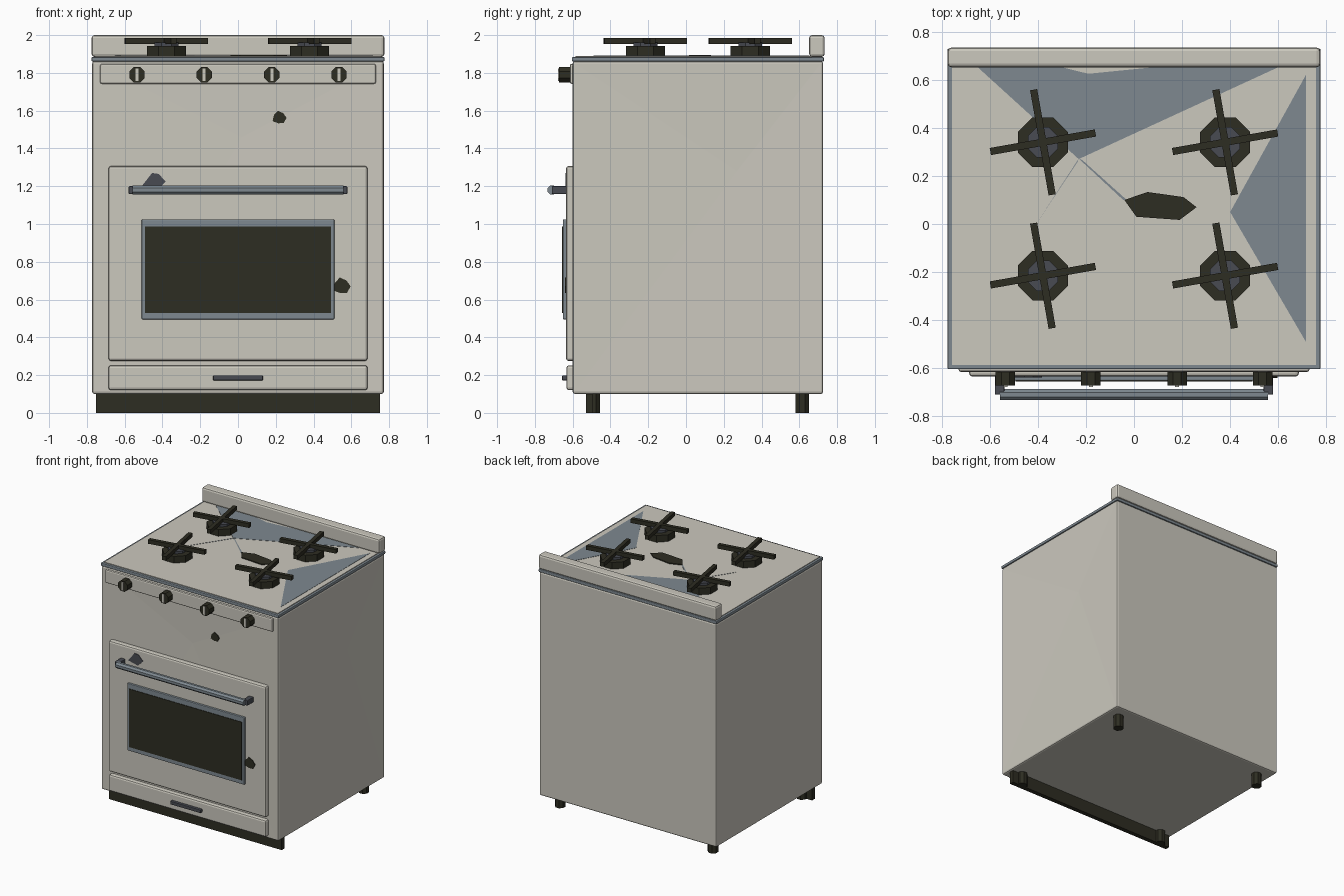
import bpy, bmesh, math
from mathutils import Vector, Matrix

if "Cube" in bpy.data.objects:
    bpy.data.objects.remove(bpy.data.objects["Cube"])


def material(name, rgb):
    m = bpy.data.materials.new(name)
    m.diffuse_color = (*rgb, 1)
    m.use_nodes = True
    m.node_tree.nodes["Principled BSDF"].inputs["Base Color"].default_value = m.diffuse_color
    return m


ENAMEL = material("cream enamel", (0.60, 0.58, 0.515))
STEEL = material("blue grey steel", (0.21, 0.25, 0.28))
IRON = material("black iron", (0.027, 0.026, 0.016))
GREY = material("dark grey metal", (0.065, 0.07, 0.085))


def finish(name, bm, mat):
    bmesh.ops.recalc_face_normals(bm, faces=bm.faces)
    me = bpy.data.meshes.new(name)
    bm.to_mesh(me)
    bm.free()
    me.materials.append(mat)
    ob = bpy.data.objects.new(name, me)
    bpy.context.collection.objects.link(ob)
    return ob


def box(name, x, y, z, mat, bevel=0.0, dents=(), turn=0.0):
    """Box from (min, max) ranges; dents are (direction, point) pairs."""
    bm = bmesh.new()
    size = Vector((x[1] - x[0], y[1] - y[0], z[1] - z[0]))
    mid = Vector((sum(x) / 2, sum(y) / 2, sum(z) / 2))
    bmesh.ops.create_cube(bm, size=1, matrix=Matrix.Diagonal((*size, 1)))
    if bevel:
        bmesh.ops.bevel(bm, geom=bm.edges[:], offset=bevel, segments=2,
                        profile=0.5, affect='EDGES')
    bmesh.ops.transform(bm, matrix=Matrix.Translation(mid) @ Matrix.Rotation(turn, 4, 'Z'),
                        verts=bm.verts)
    for direction, point in dents:
        d = Vector(direction)
        face = max((f for f in bm.faces if f.normal.dot(d) > 0.99), key=lambda f: f.calc_area())
        bmesh.ops.poke(bm, faces=[face])["verts"][0].co = point
    return finish(name, bm, mat)


def drum(name, centre, radius, depth, mat, axis='Z', sides=8, top=None):
    bm = bmesh.new()
    bmesh.ops.create_cone(bm, cap_ends=True, segments=sides, radius1=radius,
                          radius2=radius if top is None else top, depth=depth)
    rot = Matrix.Rotation(math.pi / sides, 4, 'Z')
    if axis == 'Y':
        rot = Matrix.Rotation(math.pi / 2, 4, 'X') @ rot
    elif axis == 'X':
        rot = Matrix.Rotation(math.pi / 2, 4, 'Y') @ rot
    bmesh.ops.transform(bm, matrix=Matrix.Translation(centre) @ rot, verts=bm.verts)
    return finish(name, bm, mat)


def patch(name, points, level, mat, front=False, thick=0.003):
    """Thin flat plate on the cooktop, or on a front surface."""
    bm = bmesh.new()
    if front:
        vs = [bm.verts.new((u, level, v)) for u, v in points]
        push = Vector((0, -thick, 0))
    else:
        vs = [bm.verts.new((u, v, level)) for u, v in points]
        push = Vector((0, 0, thick))
    face = bm.faces.new(vs)
    new = bmesh.ops.extrude_face_region(bm, geom=[face])["geom"]
    bmesh.ops.translate(bm, vec=push, verts=[g for g in new if isinstance(g, bmesh.types.BMVert)])
    return finish(name, bm, mat)


# Body with shallow dents, steel cooktop rim, enamel top, backsplash
box("body", (-0.772, 0.772), (-0.60, 0.726), (0.10, 1.862), ENAMEL, 0.012,
    [((0, -1, 0), (0.02, -0.594, 1.46)),
     ((1, 0, 0), (0.762, 0.27, 1.28)),
     ((-1, 0, 0), (-0.764, 0.1, 1.1))])
box("cooktop_rim", (-0.776, 0.776), (-0.604, 0.73), (1.86, 1.884), STEEL, 0.006)
box("cooktop", (-0.758, 0.758), (-0.586, 0.72), (1.87, 1.889), ENAMEL)
box("backsplash", (-0.775, 0.775), (0.652, 0.734), (1.885, 2.0), ENAMEL, 0.015)

# Worn patches on the cooktop
TOP = 1.888
patch("bare_steel_back", [(-0.65, 0.652), (-0.23, 0.27), (0.6, 0.652), (0.08, 0.652),
                          (-0.19, 0.625), (-0.30, 0.652)], TOP, STEEL)
patch("bare_steel_right", [(0.715, 0.62), (0.40, 0.05), (0.715, -0.49)], TOP, STEEL)
patch("scratch_left", [(-0.23, 0.272), (-0.235, 0.258), (-0.42, -0.02)], TOP, STEEL)
patch("scratch_right", [(-0.23, 0.272), (-0.215, 0.266), (-0.03, 0.10), (-0.045, 0.10)], TOP, STEEL)
patch("burnt_spot", [(-0.04, 0.10), (0.01, 0.03), (0.19, 0.017), (0.26, 0.07),
                     (0.206, 0.112), (0.056, 0.133)], TOP, IRON, thick=0.008)

# Burners with crossed grates
for i, (x, y) in enumerate([(sx, y) for y in (-0.215, 0.34) for sx in (-0.379, 0.379)]):
    drum(f"burner_base_{i}", (x, y, 1.914), 0.112, 0.056, IRON)
    drum(f"burner_cap_{i}", (x, y, 1.95), 0.068, 0.02, GREY)
    for k in range(2):
        box(f"grate_bar_{i}_{k}", (x - 0.222, x + 0.222), (y - 0.015, y + 0.015),
            (1.954, 1.986), IRON, turn=math.radians(10 + 90 * k))

# Control panel and knobs with pointer marks
box("control_panel", (-0.73, 0.73), (-0.615, -0.58), (1.742, 1.848), ENAMEL, 0.01)
for i, x in enumerate((-0.535, -0.179, 0.179, 0.535)):
    drum(f"knob_{i}", (x, -0.64, 1.79), 0.044, 0.064, IRON, 'Y')
    box(f"knob_mark_{i}", (x - 0.008, x + 0.008), (-0.677, -0.67), (1.757, 1.823), ENAMEL)

# Oven door, framed window and handle
box("oven_door", (-0.686, 0.686), (-0.635, -0.585), (0.275, 1.307), ENAMEL, 0.014)
box("window_frame", (-0.51, 0.51), (-0.652, -0.63), (0.495, 1.024), STEEL, 0.005)
box("window_glass", (-0.492, 0.492), (-0.656, -0.648), (0.528, 0.986), IRON)
drum("handle_bar", (0, -0.71, 1.18), 0.025, 1.115, STEEL, 'X')
for s in (-1, 1):
    x = s * 0.559
    box(f"handle_post_{'left' if s < 0 else 'right'}", (x - 0.02, x + 0.02),
        (-0.71, -0.63), (1.158, 1.20), GREY, 0.005)

# Storage drawer with pull
box("drawer", (-0.686, 0.686), (-0.633, -0.585), (0.12, 0.252), ENAMEL, 0.014)
box("drawer_pull", (-0.132, 0.132), (-0.656, -0.63), (0.172, 0.198), GREY, 0.004)

# Chips in the front enamel
def chip(name, x, z, r, level):
    radii = (1, 0.85, 1.05, 0.9, 1.1, 0.8, 0.95)
    patch(name, [(x + r * k * math.cos(math.tau * i / 7), z + r * k * math.sin(math.tau * i / 7))
                 for i, k in enumerate(radii)], level, IRON, True, 0.008)


chip("chip_upper", 0.22, 1.562, 0.037, -0.594)
chip("chip_door", 0.55, 0.67, 0.046, -0.633)
patch("chip_handle", [(-0.51, 1.20), (-0.455, 1.27), (-0.42, 1.265), (-0.383, 1.225),
                      (-0.425, 1.18)], -0.633, GREY, True, 0.006)

# Kick plate and feet
box("kick_plate", (-0.752, 0.752), (-0.53, -0.495), (0, 0.11), IRON)
for i, (x, y) in enumerate([(sx, y) for y in (-0.492, 0.615) for sx in (-0.666, 0.666)]):
    drum(f"foot_{i}", (x, y, 0.055), 0.039, 0.11, IRON)
